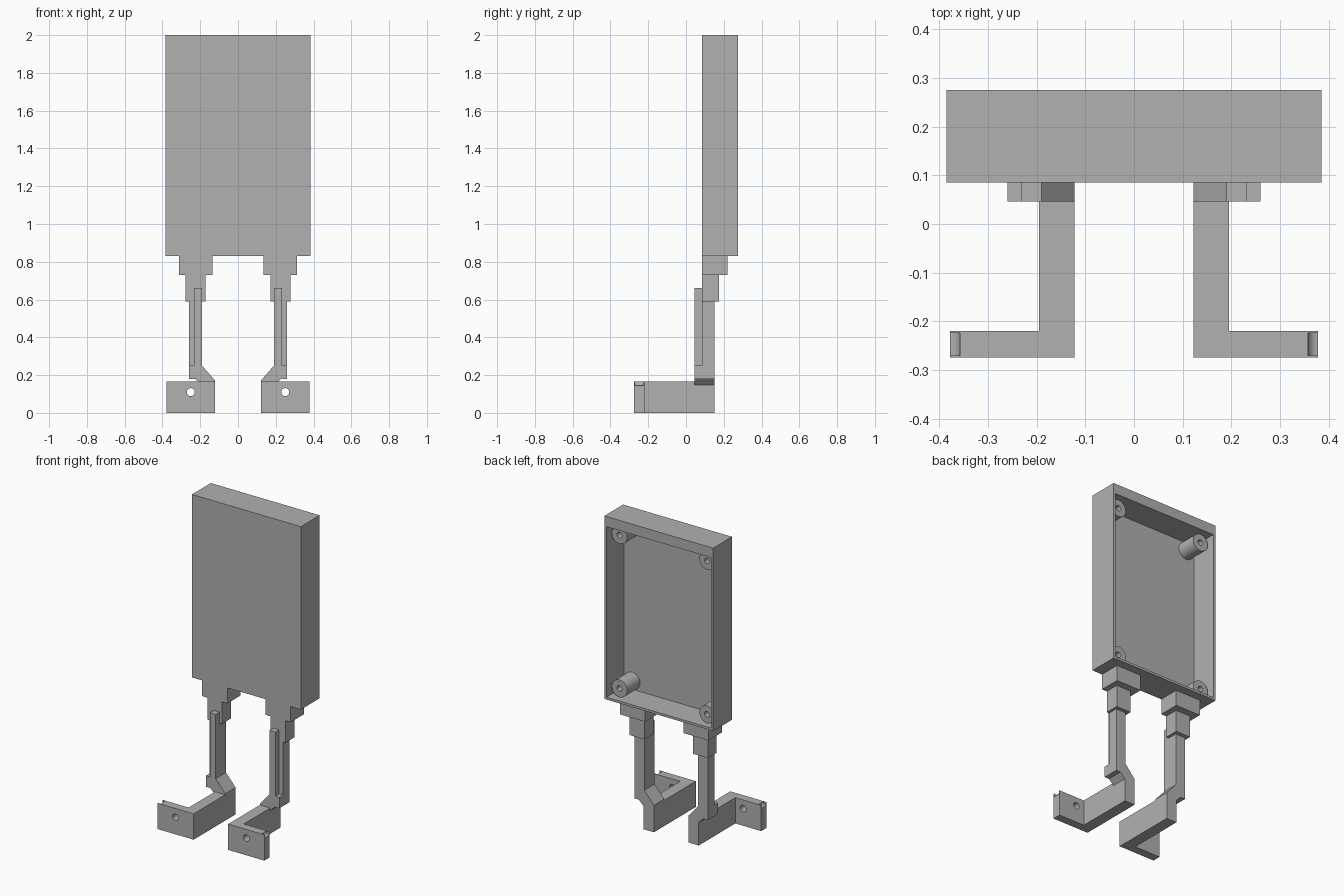
import bpy, bmesh, math
from mathutils import Matrix

if "Cube" in bpy.data.objects:
    bpy.data.objects.remove(bpy.data.objects["Cube"])

grey = bpy.data.materials.new("plain grey")
grey.diffuse_color = (0.44, 0.44, 0.44, 1)
grey.use_nodes = True
grey.node_tree.nodes["Principled BSDF"].inputs["Base Color"].default_value = grey.diffuse_color


def finish(bm, name):
    bmesh.ops.recalc_face_normals(bm, faces=bm.faces[:])
    mesh = bpy.data.meshes.new(name)
    bm.to_mesh(mesh)
    bm.free()
    mesh.materials.append(grey)
    ob = bpy.data.objects.new(name, mesh)
    bpy.context.collection.objects.link(ob)
    return ob


def prism(name, points, lo, hi, axis="y", side=1):
    """Extrude a closed profile; (x, z) along y or (x, y) along z."""
    bm = bmesh.new()
    verts = [bm.verts.new((side * a, lo, b) if axis == "y" else (side * a, b, lo))
             for a, b in points]
    face = bm.faces.new(verts)
    new = bmesh.ops.extrude_face_region(bm, geom=[face])["geom"]
    step = (0, hi - lo, 0) if axis == "y" else (0, 0, hi - lo)
    bmesh.ops.translate(bm, vec=step, verts=[v for v in new if isinstance(v, bmesh.types.BMVert)])
    return finish(bm, name)


def box(name, x, y, z, side=1):
    return prism(name, [(x[0], z[0]), (x[1], z[0]), (x[1], z[1]), (x[0], z[1])], *y, side=side)


def rod(name, x, z, r, y0, y1, n=32):
    bm = bmesh.new()
    turn = Matrix.Translation((x, (y0 + y1) / 2, z)) @ Matrix.Rotation(math.pi / 2, 4, "X")
    bmesh.ops.create_cone(bm, cap_ends=True, segments=n, radius1=r, radius2=r,
                          depth=y1 - y0, matrix=turn)
    return finish(bm, name)


def cut(ob, cutter):
    """Subtract the cutter, bake the result and remove the cutter."""
    cutter.hide_render = True
    mod = ob.modifiers.new("cut", "BOOLEAN")
    mod.operation, mod.solver, mod.object = "DIFFERENCE", "EXACT", cutter
    deps = bpy.context.evaluated_depsgraph_get()
    mesh = bpy.data.meshes.new_from_object(ob.evaluated_get(deps))
    ob.modifiers.clear()
    ob.data = mesh
    bpy.data.objects.remove(cutter)


def smooth(ob):
    bpy.ops.object.select_all(action="DESELECT")
    ob.select_set(True)
    bpy.context.view_layer.objects.active = ob
    bpy.ops.object.shade_smooth_by_angle(angle=math.radians(30))


# Case, open at the back with a thicker top wall
case = box("case", (-0.385, 0.385), (0.085, 0.275), (0.83, 2.0))
cut(case, box("cavity_cutter", (-0.37, 0.37), (0.1, 0.3), (0.845, 1.935)))

# Four screw posts in the corners of the case
for x in (-0.31, 0.31):
    for z in (0.90, 1.88):
        post = rod("screw_post", x, z, 0.055, 0.095, 0.23)
        cut(post, rod("post_hole_cutter", x, z, 0.018, 0.102, 0.3, 20))
        smooth(post)

for s, word in ((-1, "left"), (1, "right")):
    # Stepped hip blocks below the case
    box(word + "_hip_block", (0.135, 0.313), (0.085, 0.22), (0.73, 0.83), s)
    box(word + "_knee_block", (0.172, 0.277), (0.085, 0.175), (0.59, 0.73), s)
    # Leg with a raised strip on the front
    box(word + "_leg", (0.19, 0.26), (0.085, 0.15), (0.25, 0.59), s)
    box(word + "_leg_strip", (0.19, 0.232), (0.046, 0.085), (0.25, 0.66), s)
    # Ankle, flaring inward onto the foot arm
    prism(word + "_ankle", [(0.19, 0.25), (0.26, 0.25), (0.26, 0.18), (0.228, 0.18),
                            (0.195, 0.147), (0.195, 0.14), (0.122, 0.14), (0.122, 0.172)],
          0.046, 0.15, side=s)
    # L-shaped foot with a pin hole and a rounded pocket in the outer top corner
    foot = prism(word + "_foot", [(0.122, 0.15), (0.122, -0.274), (0.378, -0.274),
                                  (0.378, -0.22), (0.195, -0.22), (0.195, 0.15)],
                 0, 0.165, axis="z", side=s)
    cut(foot, rod("pin_hole_cutter", s * 0.25, 0.11, 0.021, -0.3, -0.2))
    cut(foot, rod("pocket_cutter", s * 0.378, 0.165, 0.021, -0.27, -0.224))
    smooth(foot)
